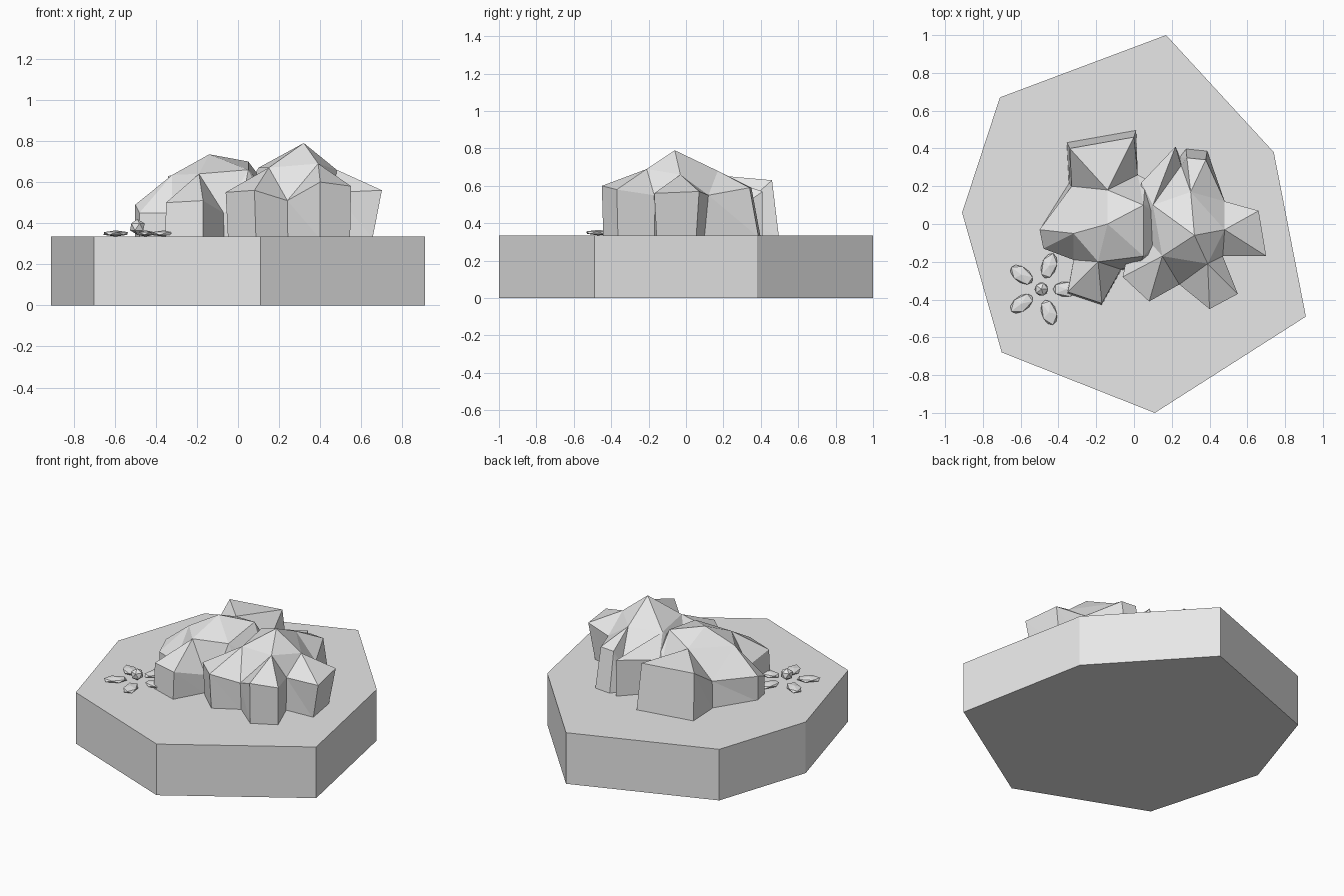
import bpy, bmesh
from math import radians, cos, sin
from mathutils import Vector, Matrix

cube = bpy.data.objects.get("Cube")
if cube:
    bpy.data.objects.remove(cube, do_unlink=True)

# Single stone colour
stone = bpy.data.materials.new("stone_grey")
stone.use_nodes = True
stone.diffuse_color = (0.8, 0.8, 0.8, 1)
stone.node_tree.nodes["Principled BSDF"].inputs["Base Color"].default_value = (0.8, 0.8, 0.8, 1)

GROUND = 0.335


def finish(name, bm):
    """Turn a bmesh into a flat shaded object with outward normals."""
    bmesh.ops.recalc_face_normals(bm, faces=bm.faces[:])
    mesh = bpy.data.meshes.new(name)
    bm.to_mesh(mesh)
    bm.free()
    mesh.materials.append(stone)
    obj = bpy.data.objects.new(name, mesh)
    bpy.context.collection.objects.link(obj)
    return obj


def prism(name, outline, height):
    bm = bmesh.new()
    face = bm.faces.new([bm.verts.new((x, y, 0)) for x, y in outline])
    top = bmesh.ops.extrude_face_region(bm, geom=[face])["geom"]
    verts = [g for g in top if isinstance(g, bmesh.types.BMVert)]
    bmesh.ops.translate(bm, vec=(0, 0, height), verts=verts)
    return finish(name, bm)


def lobed_rock(name, peak, lobes):
    """Each lobe: shoulder, two outer corners, valley to the next lobe, foot flare."""
    bm = bmesh.new()
    apex = bm.verts.new(peak)
    axis = Vector((peak[0], peak[1], 0))
    rows, rim, feet = [], [], []
    for *points, flare in lobes:
        row = [bm.verts.new(p) for p in points]
        rows.append(row)
        for vert in row[1:]:
            foot = axis + (vert.co - axis) * flare
            rim.append(vert)
            feet.append(bm.verts.new((foot.x, foot.y, GROUND - 0.01)))
    # Crown facets
    for i, (shoulder, a, b, valley) in enumerate(rows):
        following = rows[(i + 1) % len(rows)]
        for tri in ((apex, shoulder, following[0]), (shoulder, a, b),
                    (shoulder, b, valley), (shoulder, valley, following[0]),
                    (following[0], valley, following[1])):
            bm.faces.new(tri)
    # Side walls and underside
    for i in range(len(rim)):
        j = (i + 1) % len(rim)
        bm.faces.new((rim[i], feet[i], feet[j]))
        bm.faces.new((rim[i], feet[j], rim[j]))
    bm.faces.new(feet)
    return finish(name, bm)


def pebble(name, centre, size, turn=0):
    bm = bmesh.new()
    bmesh.ops.create_icosphere(bm, subdivisions=1, radius=1)
    bm.transform(Matrix.Translation(centre) @ Matrix.Rotation(turn, 4, "Z")
                 @ Matrix.Diagonal((*size, 1)))
    return finish(name, bm)


# Seven sided ground slab
prism("ground_slab", [(0.17, 1), (-0.71, 0.67), (-0.91, 0.06), (-0.7, -0.68),
                      (0.11, -1), (0.91, -0.49), (0.74, 0.38)], GROUND)

# Taller rock on the left
lobed_rock("left_rock", (0.32, -0.06, 0.79), [
    ((0.15, -0.17, 0.67), (-0.06, -0.28, 0.55), (0.08, -0.41, 0.56), (0.24, -0.32, 0.51), 0.97),
    ((0.39, -0.21, 0.69), (0.4, -0.45, 0.6), (0.55, -0.37, 0.58), (0.47, -0.17, 0.55), 0.98),
    ((0.48, -0.03, 0.66), (0.7, -0.17, 0.56), (0.66, 0.07, 0.57), (0.48, 0.12, 0.55), 0.88),
    ((0.3, 0.17, 0.68), (0.38, 0.34, 0.59), (0.28, 0.35, 0.59), (0.25, 0.31, 0.5), 1.12),
    ((0.1, 0.1, 0.67), (0.22, 0.41, 0.57), (0.04, 0.22, 0.55), (0, 0, 0.5), 1),
])

# Broader rock on the right
lobed_rock("right_rock", (-0.14, 0, 0.735), [
    ((-0.32, -0.05, 0.635), (-0.5, -0.03, 0.49), (-0.48, -0.13, 0.45), (-0.32, -0.19, 0.45), 1),
    ((-0.19, -0.2, 0.64), (-0.35, -0.36, 0.5), (-0.17, -0.42, 0.51), (-0.07, -0.24, 0.45), 1.02),
    ((0.05, -0.17, 0.66), (0.02, -0.23, 0.5), (0.15, -0.15, 0.45), (0.2, 0, 0.5), 1),
    ((0.05, 0.1, 0.7), (0.15, 0.1, 0.5), (0.06, 0.24, 0.5), (0.02, 0.26, 0.45), 1),
    ((-0.14, 0.18, 0.655), (0, 0.46, 0.63), (-0.34, 0.4, 0.63), (-0.33, 0.2, 0.5), 1.08),
])

# Flower: round centre and five flat petals
fx, fy = -0.49, -0.345
pebble("flower_centre", (fx, fy, 0.382), (0.04, 0.04, 0.038))
for k in range(5):
    angle = radians(72 * k)
    spot = (fx + 0.13 * cos(angle), fy + 0.13 * sin(angle), 0.35)
    pebble(f"flower_petal_{k + 1}", spot, (0.077, 0.045, 0.015), angle)
